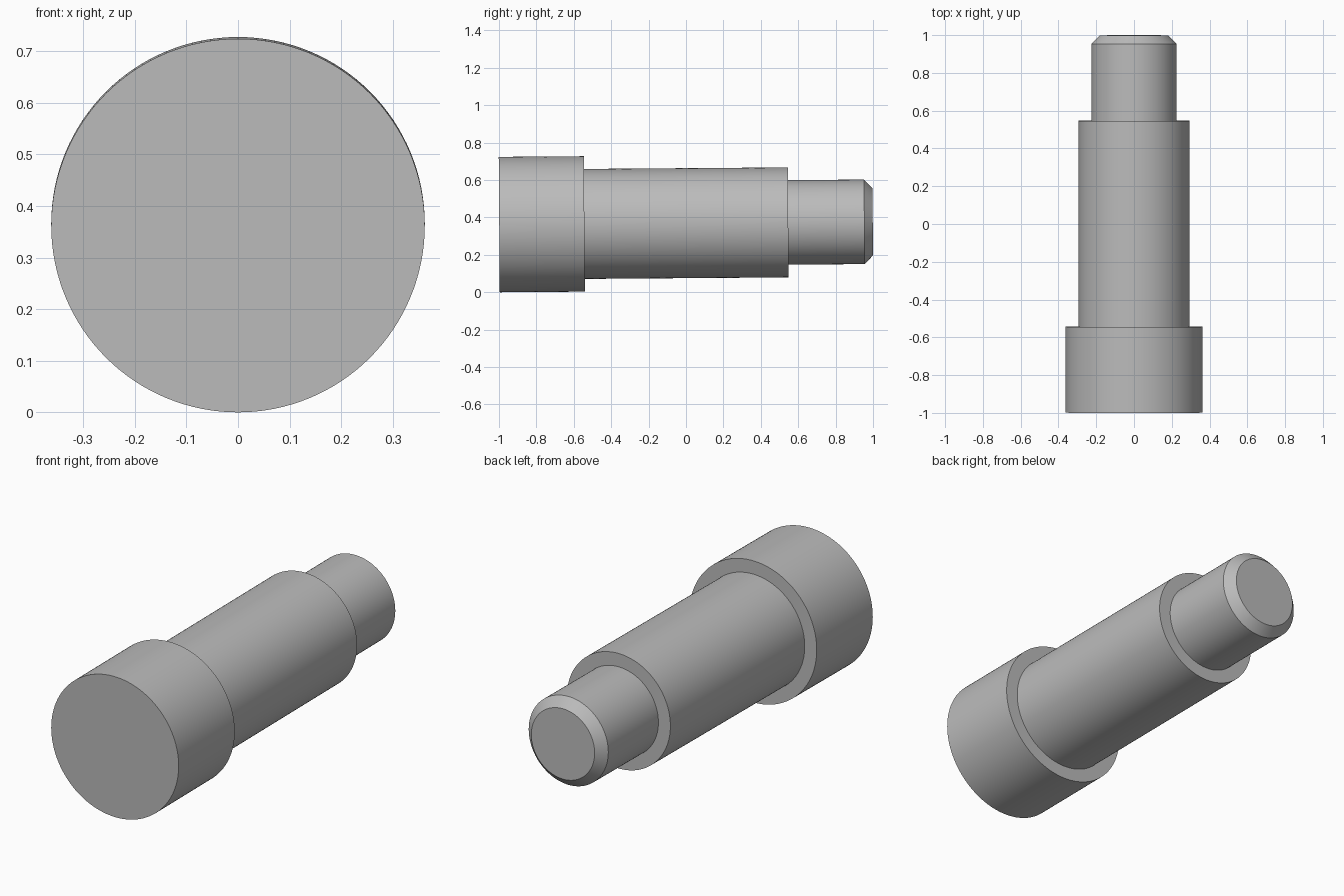
import bpy
import bmesh
import math
from mathutils import Matrix, Vector

default_cube = bpy.data.objects.get("Cube")
if default_cube:
    bpy.data.objects.remove(default_cube, do_unlink=True)

SIDES = 128
TILT = 0.0075  # slight rise of the axis towards the back
HEAD_R = 0.362

# Plain grey metal
steel = bpy.data.materials.new("grey steel")
steel.use_nodes = True
grey = (0.5, 0.5, 0.5, 1.0)
steel.diffuse_color = grey
steel.node_tree.nodes["Principled BSDF"].inputs["Base Color"].default_value = grey

# Stepped outline as (radius, distance along the axis): head, shank, nose, chamfer
profile = [
    (HEAD_R, 0.0), (HEAD_R, 0.455),
    (0.294, 0.455), (0.294, 1.545),
    (0.226, 1.545), (0.226, 1.952),
    (0.18, 1.997),
]


def lathe(name, outline):
    """Revolve the outline around y and close both ends with flat caps."""
    bm = bmesh.new()
    rings = []
    for radius, y in outline:
        ring = []
        for i in range(SIDES):
            a = math.tau * i / SIDES
            ring.append(bm.verts.new((radius * math.cos(a), y, radius * math.sin(a))))
        rings.append(ring)
    for lower, upper in zip(rings, rings[1:]):
        for i in range(SIDES):
            j = (i + 1) % SIDES
            bm.faces.new((lower[i], lower[j], upper[j], upper[i]))
    bm.faces.new(rings[0])
    bm.faces.new(rings[-1])
    bmesh.ops.recalc_face_normals(bm, faces=bm.faces)
    # Tilt around the front centre, then stand the head on the ground
    place = Matrix.Translation(Vector((0, -0.9985, HEAD_R))) @ Matrix.Rotation(TILT, 4, "X")
    bm.transform(place)
    mesh = bpy.data.meshes.new(name)
    bm.to_mesh(mesh)
    bm.free()
    mesh.materials.append(steel)
    obj = bpy.data.objects.new(name, mesh)
    bpy.context.collection.objects.link(obj)
    return obj


pin = lathe("stepped_pin", profile)
bpy.ops.object.select_all(action="DESELECT")
pin.select_set(True)
bpy.context.view_layer.objects.active = pin
bpy.ops.object.shade_smooth_by_angle(angle=math.radians(30))
